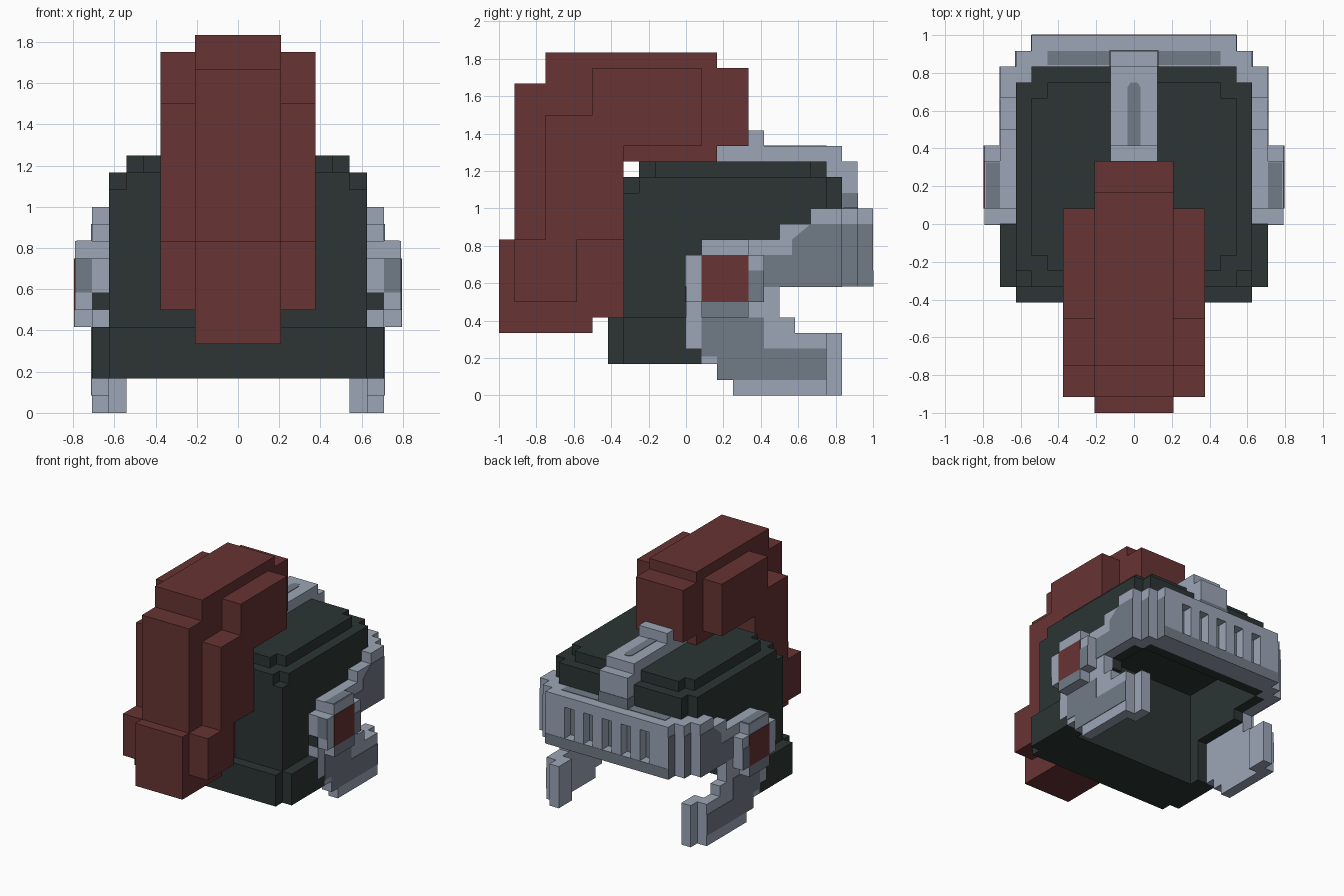
import bpy, bmesh

cube = bpy.data.objects.get("Cube")
if cube:
    bpy.data.objects.remove(cube, do_unlink=True)

U = 1 / 12      # one block
T = 0.05        # thickness of painted plates, in blocks


def material(name, rgb):
    m = bpy.data.materials.new(name)
    m.use_nodes = True
    m.diffuse_color = (*rgb, 1)
    bsdf = next(n for n in m.node_tree.nodes if n.type == 'BSDF_PRINCIPLED')
    bsdf.inputs["Base Color"].default_value = (*rgb, 1)
    bsdf.inputs["Roughness"].default_value = 0.8
    return m


RED = material("dark red", (0.138, 0.033, 0.033))
DARK = material("charcoal green", (0.025, 0.036, 0.034))
LIGHT = material("light steel", (0.332, 0.381, 0.468))
MID = material("mid steel", (0.165, 0.198, 0.242))


def prism(name, mat, pts, a, b, axis='x', mirror=False):
    """Extrude an outline from a to b: (y, z) points along x, or (x, y) points along z."""
    bm = bmesh.new()
    place = (lambda p: (a, p[0], p[1])) if axis == 'x' else (lambda p: (p[0], p[1], a))
    face = bm.faces.new([bm.verts.new(place(p)) for p in pts])
    new = bmesh.ops.extrude_face_region(bm, geom=[face])["geom"]
    move = (b - a, 0, 0) if axis == 'x' else (0, 0, b - a)
    bmesh.ops.translate(bm, verts=[v for v in new if isinstance(v, bmesh.types.BMVert)], vec=move)
    bmesh.ops.recalc_face_normals(bm, faces=bm.faces)
    bmesh.ops.scale(bm, vec=(U, U, U), verts=bm.verts)
    mesh = bpy.data.meshes.new(name)
    bm.to_mesh(mesh)
    bm.free()
    mesh.materials.append(mat)
    ob = bpy.data.objects.new(name, mesh)
    bpy.context.collection.objects.link(ob)
    if mirror:
        ob.modifiers.new("Mirror", 'MIRROR').use_mirror_merge = False
    return ob


def box(name, mat, x, y, z, mirror=False):
    pts = [(y[0], z[0]), (y[1], z[0]), (y[1], z[1]), (y[0], z[1])]
    return prism(name, mat, pts, x[0], x[1], 'x', mirror)


# Crest: tall centre fin and a lower layer on each side
prism("crest_centre", RED, [
    (-12, 4), (-6, 4), (-6, 5), (-4, 5), (-4, 15), (2, 15), (2, 16), (4, 16), (4, 21),
    (2, 21), (2, 22), (-9, 22), (-9, 20), (-11, 20), (-11, 10), (-12, 10)], -2.5, 2.5)
prism("crest_side", RED, [
    (-11, 6), (-7, 6), (-7, 10), (-4, 10), (-4, 16), (1, 16), (1, 21),
    (-6, 21), (-6, 18), (-9, 18), (-9, 10), (-11, 10)], 2.5, 4.5, mirror=True)

# Hollow shell, open underneath and at the face
prism("shell_core", DARK, [
    (-4, 2), (0, 2), (0, 11), (9, 11), (9, 7), (10, 7), (10, 14), (-4, 14)], -6.5, 6.5)
prism("shell_side", DARK, [
    (-4, 2), (1, 2), (1, 6), (6, 6), (6, 7), (9, 7), (9, 14), (-3, 14), (-3, 13), (-4, 13)],
    6.5, 7.5, mirror=True)
prism("shell_cap", DARK, [
    (-5.5, -3), (5.5, -3), (5.5, -2), (6.5, -2), (6.5, 8), (5.5, 8),
    (5.5, 9), (-5.5, 9), (-5.5, 8), (-6.5, 8), (-6.5, -2), (-5.5, -2)], 14, 15, 'z')

# Neck lip
box("neck_lip", DARK, (-7.5, 7.5), (-5, -4), (2, 5))
prism("neck_lip_side", DARK, [(-4, 2), (1, 2), (1, 3), (0, 3), (0, 5), (-4, 5)],
      7.5, 8.5, mirror=True)

# Cheek guards with inturned tips
prism("cheek_guard", LIGHT, [
    (3, 0), (9, 0), (9, 4), (7, 4), (7, 5), (6, 5), (6, 7), (0, 7),
    (0, 3), (1, 3), (1, 2), (2, 2), (2, 1), (3, 1)], 7.5, 8.5, mirror=True)
box("cheek_tip", LIGHT, (6.5, 7.5), (8, 10), (0, 4), True)
prism("cheek_panel", MID, [
    (2, 1), (9, 1), (9, 3), (5, 3), (5, 5), (1, 5), (1, 2.5), (2, 2.5)],
    8.5, 8.5 + T, mirror=True)

# Stepped band on each side
prism("band_side", LIGHT, [
    (0, 7), (10, 7), (10, 12), (8, 12), (8, 11), (6, 11), (6, 10), (1, 10), (1, 9), (0, 9)],
    7.5, 8.5, mirror=True)
prism("band_side_panel", MID, [
    (5, 6.95), (10, 6.95), (10, 11), (8, 11), (6.8, 10), (6.8, 9), (5, 9)],
    8.5, 8.5 + T, mirror=True)
box("band_corner_panel", MID, (7.5, 7.5 + T), (10, 11), (7, 11), True)
box("band_edge_panel", MID, (6.5, 6.5 + T), (11, 12), (7, 11), True)

# Brow band with five vent slots
box("brow_backing", LIGHT, (-6.5, 6.5), (10, 11), (7, 12))
box("brow_corner", LIGHT, (6.5, 7.5), (9, 11), (7, 12), True)
box("brow_top_rail", LIGHT, (-6.5, 6.5), (11, 12), (11, 12))
box("brow_bottom_rail", LIGHT, (-6.5, 6.5), (11, 12), (7, 8))
box("brow_end", LIGHT, (4.5, 6.5), (11, 12), (8, 11), True)
for i in range(4):
    x = -3.5 + 2 * i
    box(f"brow_bar_{i + 1}", LIGHT, (x, x + 1), (11, 12), (8, 11))
for i in range(5):
    x = -4.5 + 2 * i
    box(f"vent_back_{i + 1}", MID, (x, x + 1), (11, 11 + T), (8, 11))
box("brow_lower_stripe", MID, (-6.5, 6.5), (12 - T / 2, 12 + T / 2), (7, 8))
box("brow_top_stripe", MID, (1.5, 5.5), (10.1, 11), (12, 12 + T), True)

# Strap over the top, with buckle and painted groove
box("strap", LIGHT, (-1.5, 1.5), (2, 10), (15, 16))
box("strap_back", LIGHT, (-1.5, 1.5), (9, 11), (12, 15))
box("strap_buckle", LIGHT, (-1.5, 1.5), (4, 5), (16, 17))
prism("strap_groove", MID, [
    (-0.4, 5), (0.4, 5), (0.4, 8.7), (0.2, 9), (-0.2, 9), (-0.4, 8.7)], 16, 16 + T, 'z')
box("strap_lower_stripe", MID, (-1.5 - T, 1.5 + T), (10, 11 + T), (12, 13))

# Ear bosses with red inlay and darker edges
prism("ear_boss", LIGHT, [
    (0, 6), (1, 6), (1, 5), (4, 5), (4, 6), (5, 6),
    (5, 9), (4, 9), (4, 10), (1, 10), (1, 9), (0, 9)], 8.5, 9.5, mirror=True)
box("ear_inlay", RED, (9.5, 9.5 + T), (1, 4), (6, 9), True)
box("ear_rear_stripe", MID, (9.5, 9.5 + T), (4, 5), (6, 8), True)
box("ear_lower_stripe", MID, (9.5, 9.5 + T), (1, 4), (5, 6), True)
box("ear_front_panel", MID, (8.5, 9.5), (-T, 0), (7, 9), True)
box("ear_top_panel", MID, (8.5, 9.4), (1, 3.9), (10, 10 + T), True)
box("ear_front_notch", DARK, (7.5, 8.5), (-T, 0), (6, 7), True)
